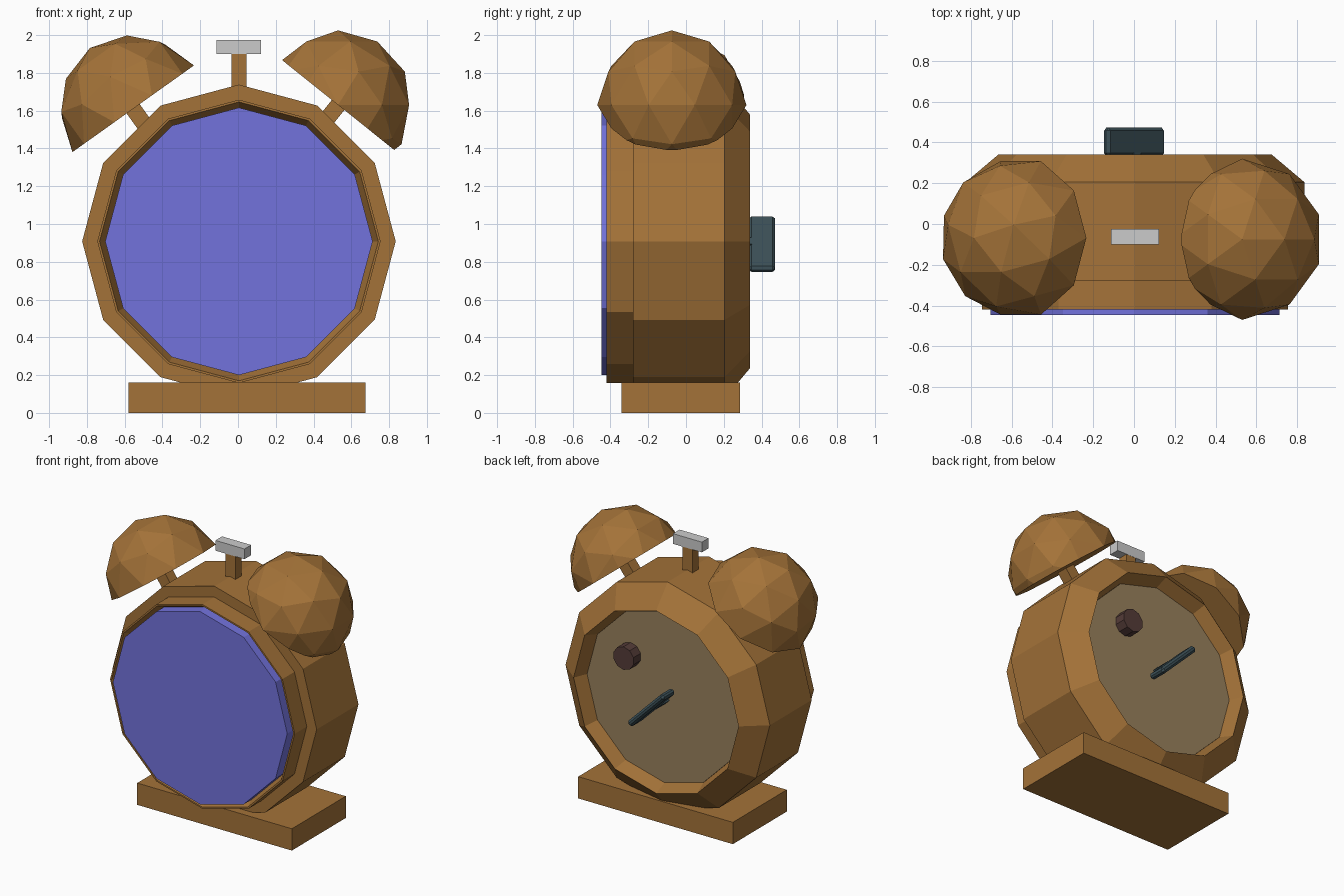
import bpy, bmesh, math
from mathutils import Matrix, Vector

if "Cube" in bpy.data.objects:
    bpy.data.objects.remove(bpy.data.objects["Cube"])

CX, CZ = 0.005, 0.908   # axis of the round case


def material(name, rgb):
    m = bpy.data.materials.new(name)
    m.diffuse_color = (*rgb, 1)
    m.use_nodes = True
    m.node_tree.nodes["Principled BSDF"].inputs["Base Color"].default_value = m.diffuse_color
    return m


brown = material("brown", (0.37, 0.17, 0.04))
blue = material("blue", (0.17, 0.17, 0.72))
tan = material("tan", (0.32, 0.22, 0.11))
slate = material("slate", (0.045, 0.08, 0.095))
maroon = material("maroon", (0.09, 0.045, 0.04))


def finish(name, bm, mat=None):
    bmesh.ops.recalc_face_normals(bm, faces=bm.faces)
    me = bpy.data.meshes.new(name)
    bm.to_mesh(me)
    bm.free()
    ob = bpy.data.objects.new(name, me)
    bpy.context.collection.objects.link(ob)
    if mat:
        me.materials.append(mat)
    return ob


def lathe(name, profile, mat, sides=12, x=CX, z=CZ):
    """Turn (radius, y) points about a y axis and cap both ends."""
    bm = bmesh.new()
    rings = []
    for r, y in profile:
        rings.append([bm.verts.new((x + r * math.sin(a), y, z + r * math.cos(a)))
                      for a in (math.tau * i / sides for i in range(sides))])
    for a, b in zip(rings, rings[1:]):
        for i in range(sides):
            j = (i + 1) % sides
            bm.faces.new((a[i], a[j], b[j], b[i]))
    bm.faces.new(rings[0])
    bm.faces.new(rings[-1])
    return finish(name, bm, mat)


def box(name, center, size, mat=None, tilt=0, bevel=0):
    bm = bmesh.new()
    bmesh.ops.create_cube(bm, size=1)
    bmesh.ops.scale(bm, vec=size, verts=bm.verts)
    if bevel:
        bmesh.ops.bevel(bm, geom=bm.edges[:], offset=bevel, segments=1, affect='EDGES')
    bmesh.ops.transform(bm, verts=bm.verts,
                        matrix=Matrix.Translation(center) @ Matrix.Rotation(tilt, 4, 'Y'))
    return finish(name, bm, mat)


def bell(side, center, tilt, spin):
    """Faceted half sphere on a square stem leaning by tilt."""
    place = Matrix.Translation(center) @ Matrix.Rotation(tilt, 4, 'Y')
    bm = bmesh.new()
    bmesh.ops.create_icosphere(bm, subdivisions=2, radius=0.395, matrix=spin)
    cut = bmesh.ops.bisect_plane(bm, geom=bm.verts[:] + bm.edges[:] + bm.faces[:], dist=1e-4,
                                 plane_co=(0, 0, 0), plane_no=(0, 0, 1), clear_inner=True)
    bmesh.ops.holes_fill(bm, edges=[e for e in bm.edges if e.is_boundary])
    bmesh.ops.transform(bm, verts=bm.verts, matrix=place)
    finish(side + "_bell", bm, brown)
    box(side + "_bell_stem", place @ Vector((0, 0, -0.10)), (0.085, 0.085, 0.28), brown, tilt)


# Case: front rim, step, drum, rear chamfer and recess
lathe("case", [(0.70, -0.34), (0.738, -0.42), (0.75, -0.42), (0.75, -0.28), (0.83, -0.28),
               (0.83, 0.205), (0.67, 0.34), (0.63, 0.24), (0.63, 0.23)], brown)
lathe("glass", [(0.708, -0.34), (0.708, -0.447)], blue)
lathe("back_panel", [(0.629, 0.232), (0.629, 0.242)], tan)

# Base
box("base", (0.048, -0.028, 0.08), (1.256, 0.626, 0.16), brown)

# Hammer
box("hammer_post", (0.005, -0.06, 1.79), (0.08, 0.07, 0.22), brown)
box("hammer_head", (0.005, -0.062, 1.937), (0.235, 0.077, 0.075))

# Bells
bell("right", (0.53, -0.075, 1.63), math.radians(38.7), Matrix.Rotation(math.radians(-38.7), 4, 'Y'))
bell("left", (-0.555, -0.068, 1.61), math.radians(-35.5), Matrix.Rotation(math.radians(18), 4, 'Z'))

# Winding key and setting knob on the back
box("winding_key", (0, 0.402, 0.893), (0.40, 0.14, 0.045), slate, math.radians(45), 0.015)
box("key_shaft", (0, 0.29, 0.893), (0.05, 0.12, 0.05), slate, math.radians(45))
lathe("setting_knob", [(0.085, 0.23), (0.085, 0.325)], maroon, 10, 0.28, 1.15)
